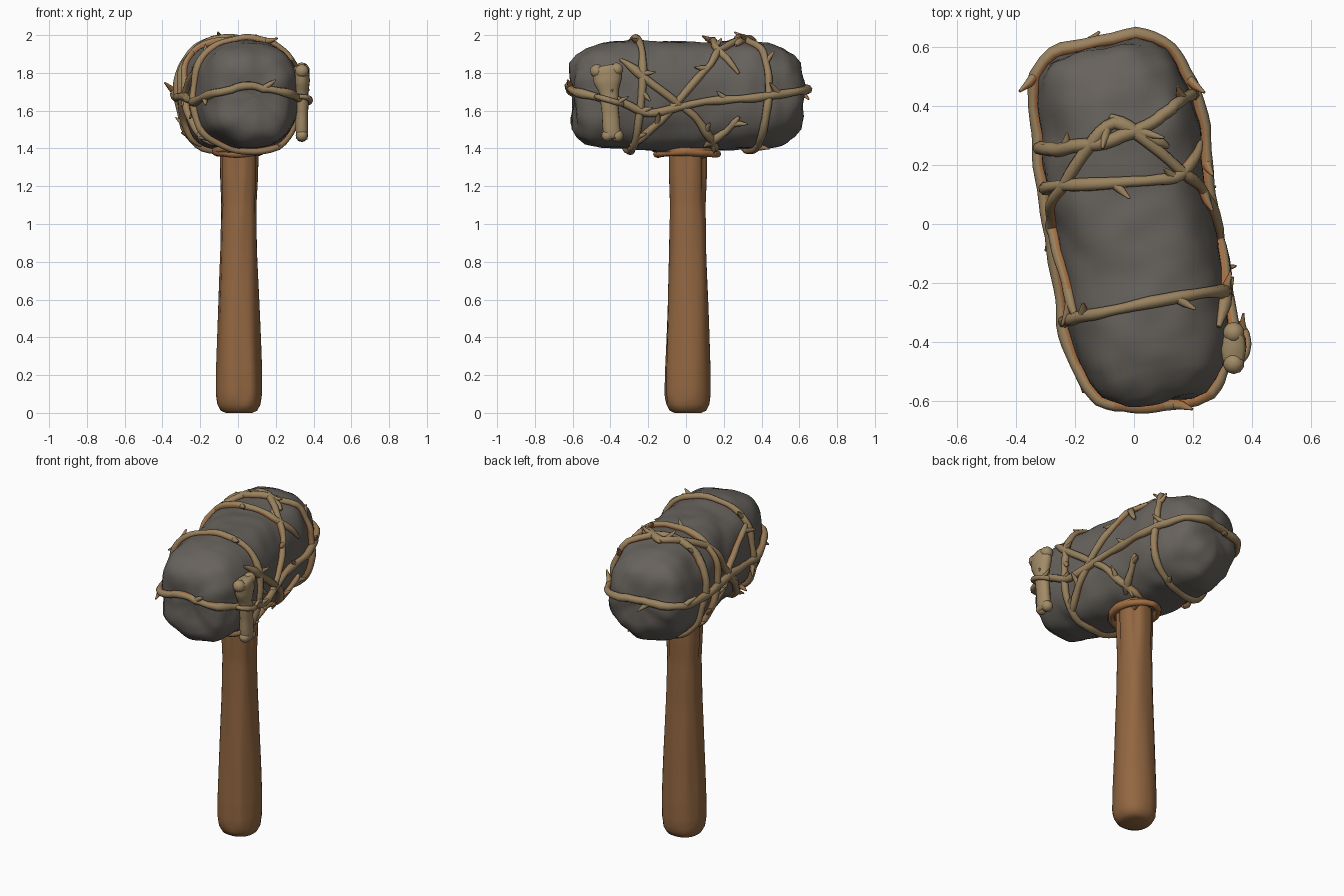
import bpy, bmesh, math, random
from mathutils import Vector, Matrix, noise
from mathutils.bvhtree import BVHTree

random.seed(4)
cube = bpy.data.objects.get("Cube")
if cube:
    bpy.data.objects.remove(cube)


def material(name, rgb):
    m = bpy.data.materials.new(name)
    m.use_nodes = True
    m.diffuse_color = (*rgb, 1)
    m.node_tree.nodes["Principled BSDF"].inputs["Base Color"].default_value = (*rgb, 1)
    return m


stone_grey = material("stone grey", (0.135, 0.122, 0.108))
wood_brown = material("wood brown", (0.29, 0.135, 0.053))
vine_tan = material("vine tan", (0.32, 0.225, 0.115))
vine_orange = material("vine orange", (0.36, 0.155, 0.055))
bone_tan = material("bone tan", (0.36, 0.26, 0.135))


def add_object(name, mesh, *mats):
    for m in mats:
        mesh.materials.append(m)
    for p in mesh.polygons:
        p.use_smooth = True
    ob = bpy.data.objects.new(name, mesh)
    bpy.context.collection.objects.link(ob)
    return ob


def loft(bm, stations, steps, segs, power, matrix, bump):
    """Loft superellipse sections (height, half width, half depth) along z."""
    rows = []
    for a, b in zip(stations, stations[1:]):
        n = max(1, round(steps * (b[0] - a[0]) / (stations[-1][0] - stations[0][0])))
        rows += [Vector(a).lerp(Vector(b), i / n) for i in range(n)]
    rows.append(Vector(stations[-1]))
    rings = []
    for t, rx, ry in rows:
        ring = []
        for i in range(segs):
            a = math.tau * i / segs
            c, s = math.cos(a), math.sin(a)
            k = (abs(c) ** power + abs(s) ** power) ** (-1 / power)
            p = Vector((rx * k * c, ry * k * s, t))
            p *= 1 + bump(p, a)
            ring.append(bm.verts.new(matrix @ p))
        rings.append(ring)
    for r, q in zip(rings, rings[1:]):
        for i in range(segs):
            j = (i + 1) % segs
            bm.faces.new((r[i], r[j], q[j], q[i]))
    bm.faces.new(rings[0][::-1])
    bm.faces.new(rings[-1])
    bmesh.ops.recalc_face_normals(bm, faces=bm.faces)


def finish(bm, name, mat):
    mesh = bpy.data.meshes.new(name)
    bm.to_mesh(mesh)
    bm.free()
    return add_object(name, mesh, mat)


# Stone head: a lumpy rounded block, turned a little about the handle
half = [(0, 0.985), (0.3, 1), (0.44, 0.95), (0.52, 0.86), (0.57, 0.74),
        (0.597, 0.6), (0.607, 0.4), (0.612, 0.06)]
profile = [(-t, s) for t, s in half[:0:-1]] + half
head_matrix = (Matrix.Translation((0, 0, 1.68)) @ Matrix.Rotation(math.radians(9), 4, 'Z')
               @ Matrix.Rotation(math.radians(-90), 4, 'X'))


def stone_bump(p, a):
    return 0.055 * noise.noise(p * 4.5) + 0.035 * noise.noise(p * 10)


bm = bmesh.new()
loft(bm, [(t, 0.27 * s, 0.29 * s) for t, s in profile], 50, 56, 2.5, head_matrix, stone_bump)
surface = BVHTree.FromBMesh(bm)
finish(bm, "stone_head", stone_grey)


# Handle: flared at the foot, with long grain and cracks under the head
def grain(p, a):
    crack = max(0, min(1, (p.z - 1.0) / 0.3)) * max(0, math.cos(a * 5 + math.pi / 2)) ** 6
    wave = noise.noise(Vector((math.cos(a) * 2, math.sin(a) * 2, p.z * 1.5)))
    return (0.06 * wave - 0.13 * crack) if p.z > 0.05 else 0


bm = bmesh.new()
handle_sections = [(0, 0.07), (0.012, 0.097), (0.045, 0.114), (0.1, 0.121), (0.22, 0.12),
                   (0.5, 0.11), (0.85, 0.098), (1.1, 0.094), (1.25, 0.1), (1.44, 0.102)]


def side_grain(p, a):
    # Keep heights fixed while the radius varies
    g = grain(p, a)
    p.x *= 1 + g
    p.y *= 1 + g
    return 0


loft(bm, [(t, r, r) for t, r in handle_sections], 50, 40, 2.3,
     Matrix.Translation((0.005, 0.01, 0)), side_grain)
finish(bm, "handle", wood_brown)

# Bone tied to the side, with a pair of knuckles at each end
bm = bmesh.new()
tilt = Matrix.Translation((0.338, -0.405, 1.64)) @ Matrix.Rotation(math.radians(5), 4, 'X')
loft(bm, [(-0.19, 0.03, 0.045), (-0.15, 0.034, 0.046), (-0.05, 0.032, 0.044),
          (0.06, 0.036, 0.052), (0.12, 0.042, 0.075), (0.18, 0.04, 0.078), (0.195, 0.028, 0.06)],
     20, 16, 2.2, tilt, lambda p, a: 0.1 * noise.noise(p * 14))
for z, y, r in ((0.175, 0.052, 0.037), (0.175, -0.052, 0.037), (-0.175, 0.026, 0.034), (-0.17, -0.026, 0.032)):
    bmesh.ops.create_icosphere(bm, subdivisions=2, radius=r,
                               matrix=tilt @ Matrix.Translation((0, y, z)))
finish(bm, "side_bone", bone_tan)


# Vines: paths laid onto the stone and swept as tubes
def lay(points, closed, lift):
    pts = [Vector(p) for p in points]
    ends = pts[1:] + pts[:1] if closed else pts[1:]
    path = [a.lerp(b, i / 8) for a, b in zip(pts, ends) for i in range(8)]
    if not closed:
        path.append(pts[-1])
    for _ in range(3):
        n = len(path)
        path = [path[i] if not closed and i in (0, n - 1) else
                (path[i - 1] + path[i] * 2 + path[(i + 1) % n]) / 4 for i in range(n)]
    if lift is None:
        return path
    laid = []
    for p in path:
        hit, normal, _, _ = surface.find_nearest(p)
        laid.append(hit + normal * lift)
    return laid


def add_spline(curve, path, radii, closed):
    s = curve.splines.new('POLY')
    s.points.add(len(path) - 1)
    for sp, p, r in zip(s.points, path, radii):
        sp.co = (*p, 1)
        sp.radius = r
    s.use_cyclic_u = closed


def vine(name, points, closed=False, thick=0.021, lift=0.009, twigs=4, all_orange=False):
    curve = bpy.data.curves.new(name, 'CURVE')
    curve.dimensions = '3D'
    curve.bevel_depth = thick
    curve.bevel_resolution = 2
    curve.use_fill_caps = True
    path = lay(points, closed, lift)
    n = len(path)
    radii = [1 + 0.3 * noise.noise(p * 9) for p in path]
    if not closed:
        radii = [r * min(1, 0.35 + 0.25 * min(i, n - 1 - i)) for i, r in enumerate(radii)]
    add_spline(curve, path, radii, closed)
    # Tapered twigs forking away from the main stem
    for k in range(twigs):
        i = min(n - 3, max(2, int((k + random.uniform(0.2, 0.8)) * n / twigs)))
        normal = surface.find_nearest(path[i])[1]
        along = (path[i + 1] - path[i - 1]).normalized() * random.choice((-1, 1))
        side = normal.cross(along) * random.choice((-1, 1))
        d = (along * 0.6 + side * 0.6 + normal * 0.22).normalized()
        length = random.uniform(0.06, 0.1)
        add_spline(curve, [path[i], path[i] + d * length * 0.5,
                           path[i] + d * length + normal * 0.008], (0.8, 0.65, 0.2), False)
    temp = bpy.data.objects.new(name, curve)
    bpy.context.collection.objects.link(temp)
    mesh = bpy.data.meshes.new_from_object(temp.evaluated_get(bpy.context.evaluated_depsgraph_get()))
    bpy.data.objects.remove(temp)
    mesh.materials.clear()
    ob = add_object(name, mesh, vine_tan, vine_orange)
    # Orange where the bark turns in toward the stone
    for p in mesh.polygons:
        inward = p.normal.dot(surface.find_nearest(p.center)[1]) < 0.12
        p.material_index = int(all_orange or inward)
    return ob


vine("long_vine", [(.32, -.35, 1.65), (.28, -.55, 1.69), (.08, -.68, 1.73), (-.15, -.6, 1.69),
                   (-.26, -.35, 1.64), (-.3, 0, 1.68), (-.38, .3, 1.66), (-.34, .54, 1.7),
                   (-.08, .68, 1.72), (.15, .58, 1.7), (.2, .4, 1.67), (.27, .1, 1.65),
                   (.3, -.2, 1.58)], True, 0.022, 0.014, 9)
vine("front_vine_ring", [(.03, -.27, 2), (.25, -.23, 1.92), (.33, -.23, 1.7), (.28, -.26, 1.48),
                         (.05, -.3, 1.36), (-.2, -.35, 1.48), (-.26, -.33, 1.7),
                         (-.2, -.32, 1.92)], True, twigs=6)
vine("back_vine_ring", [(-.1, .27, 2), (.05, .34, 2), (.18, .43, 1.92), (.2, .44, 1.7),
                        (.16, .4, 1.48), (-.05, .34, 1.36), (-.3, .28, 1.48), (-.37, .26, 1.7),
                        (-.32, .26, 1.92)], True, twigs=5)
vine("peaked_vine", [(-.12, -.25, 1.39), (-.25, -.18, 1.5), (-.31, 0, 1.72), (-.25, .14, 1.94),
                     (-.07, .37, 2), (.18, .17, 1.93), (.25, .13, 1.85), (.28, 0, 1.7),
                     (.3, -.15, 1.52), (.22, -.3, 1.4)])
vine("cross_strap_vine", [(-.28, .17, 1.45), (-.34, .11, 1.7), (-.28, .13, 1.92), (0, .14, 2),
                          (.17, .16, 1.95), (.24, .28, 1.8)], twigs=3)
vine("short_top_vine", [(-.08, .37, 1.99), (.02, .31, 2), (.13, .26, 1.97)], twigs=0)
for name, path in (("left_slanted_vine", [(-.2, -.33, 1.88), (-.29, -.06, 1.74),
                                          (-.33, .14, 1.55), (-.2, .2, 1.4)]),
                   ("right_slanted_vine", [(.27, -.35, 1.86), (.3, -.15, 1.72),
                                           (.27, .05, 1.57), (.2, .14, 1.43), (.08, .16, 1.38)]),
                   ("right_short_vine", [(.15, .1, 1.4), (.22, .2, 1.46), (.22, .28, 1.57)])):
    vine(name, path, twigs=2)


# Wrappings: unlaid loops round the bone and the top of the handle
def loop(cx, cy, cz, rx, ry, sway, phase):
    angles = [math.tau * i / 12 for i in range(12)]
    return [(cx + rx * math.cos(a), cy + ry * math.sin(a), cz + sway * math.sin(a + phase))
            for a in angles]


vine("bone_wrap", loop(.333, -.405, 1.655, .05, .07, -.02, 0), True, 0.015, None, 2)
for k in range(2):
    vine("handle_wrap", loop(0, 0, 1.385, .115, .155 + .015 * k, .014, k * math.pi),
         True, 0.021, None, 2 * k, True)
